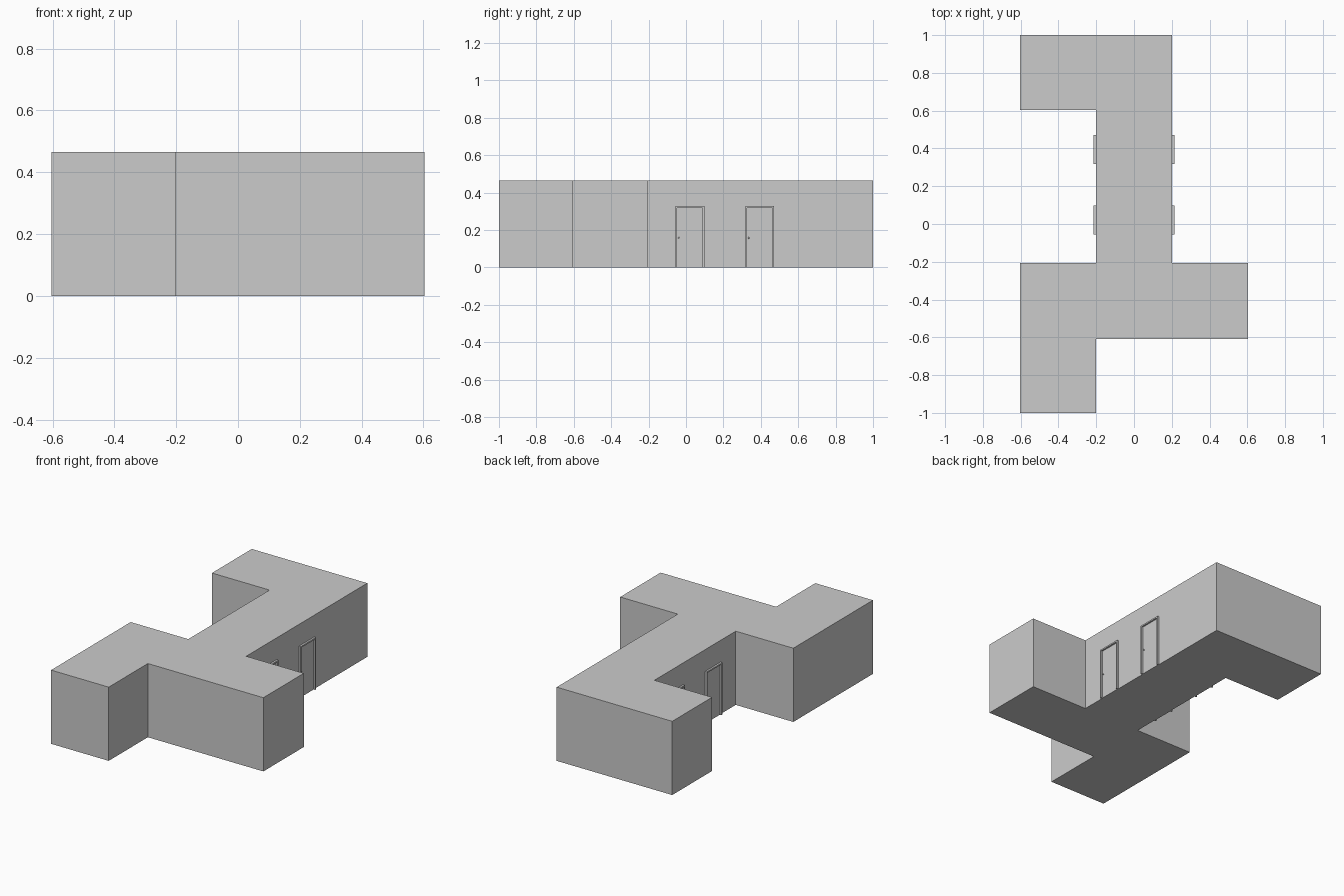
import bpy, bmesh
from mathutils import Matrix, Vector

if "Cube" in bpy.data.objects:
    bpy.data.objects.remove(bpy.data.objects["Cube"])

HEIGHT = 0.465
WALL_X = 0.202
DOOR_W, DOOR_H = 0.154, 0.328


def finish(name, bm):
    bmesh.ops.recalc_face_normals(bm, faces=bm.faces)
    mesh = bpy.data.meshes.new(name)
    bm.to_mesh(mesh)
    bm.free()
    obj = bpy.data.objects.new(name, mesh)
    bpy.context.collection.objects.link(obj)
    return obj


def extrude(name, outline, direction):
    bm = bmesh.new()
    face = bm.faces.new([bm.verts.new(p) for p in outline])
    new = bmesh.ops.extrude_face_region(bm, geom=[face], use_keep_orig=True)["geom"]
    bmesh.ops.translate(bm, vec=Vector(direction),
                        verts=[v for v in new if isinstance(v, bmesh.types.BMVert)])
    return finish(name, bm)


# Corridor block: winding floor plan pulled up to the roof
a, b = WALL_X, 0.604
plan = [(-b, -1), (-a, -1), (-a, -0.61), (b, -0.61), (b, -0.207), (a, -0.207),
        (a, 1), (-b, 1), (-b, 0.603), (-a, 0.603), (-a, -0.207), (-b, -0.207)]
extrude("corridor_block", [(x, y, 0) for x, y in plan], (0, 0, HEIGHT))


def door(label, y, side):
    # Each door is made for the right wall, then turned round for the left wall
    w, t = DOOR_W / 2, 0.009
    turn = Matrix.Translation((0, y, 0)) @ Matrix.Diagonal((side, side, 1, 1))

    # Frame: two posts joined by a lintel
    arch = [(-w, 0), (-w, DOOR_H), (w, DOOR_H), (w, 0),
            (w - t, 0), (w - t, DOOR_H - t), (-w + t, DOOR_H - t), (-w + t, 0)]
    frame = extrude("door_frame_" + label, [(WALL_X - 0.01, u, z) for u, z in arch],
                    (0.022, 0, 0))
    # Panel: thin leaf set back inside the frame
    leaf = [(-w + t, 0), (-w + t, DOOR_H - t), (w - t, DOOR_H - t), (w - t, 0)]
    panel = extrude("door_panel_" + label, [(WALL_X - 0.01, u, z) for u, z in leaf],
                    (0.012, 0, 0))
    # Knob near the latch edge
    bm = bmesh.new()
    bmesh.ops.create_uvsphere(bm, u_segments=12, v_segments=8, radius=0.0045,
                              matrix=Matrix.Translation((WALL_X + 0.005, -w + 0.018, 0.158)))
    knob = finish("door_knob_" + label, bm)
    knob.data.shade_smooth()
    for obj in (frame, panel, knob):
        obj.data.transform(turn)


# Two doors on each long wall
for side, side_name in ((1, "right"), (-1, "left")):
    for y, place in ((0.021, "front"), (0.394, "back")):
        door(side_name + "_" + place, y, side)
